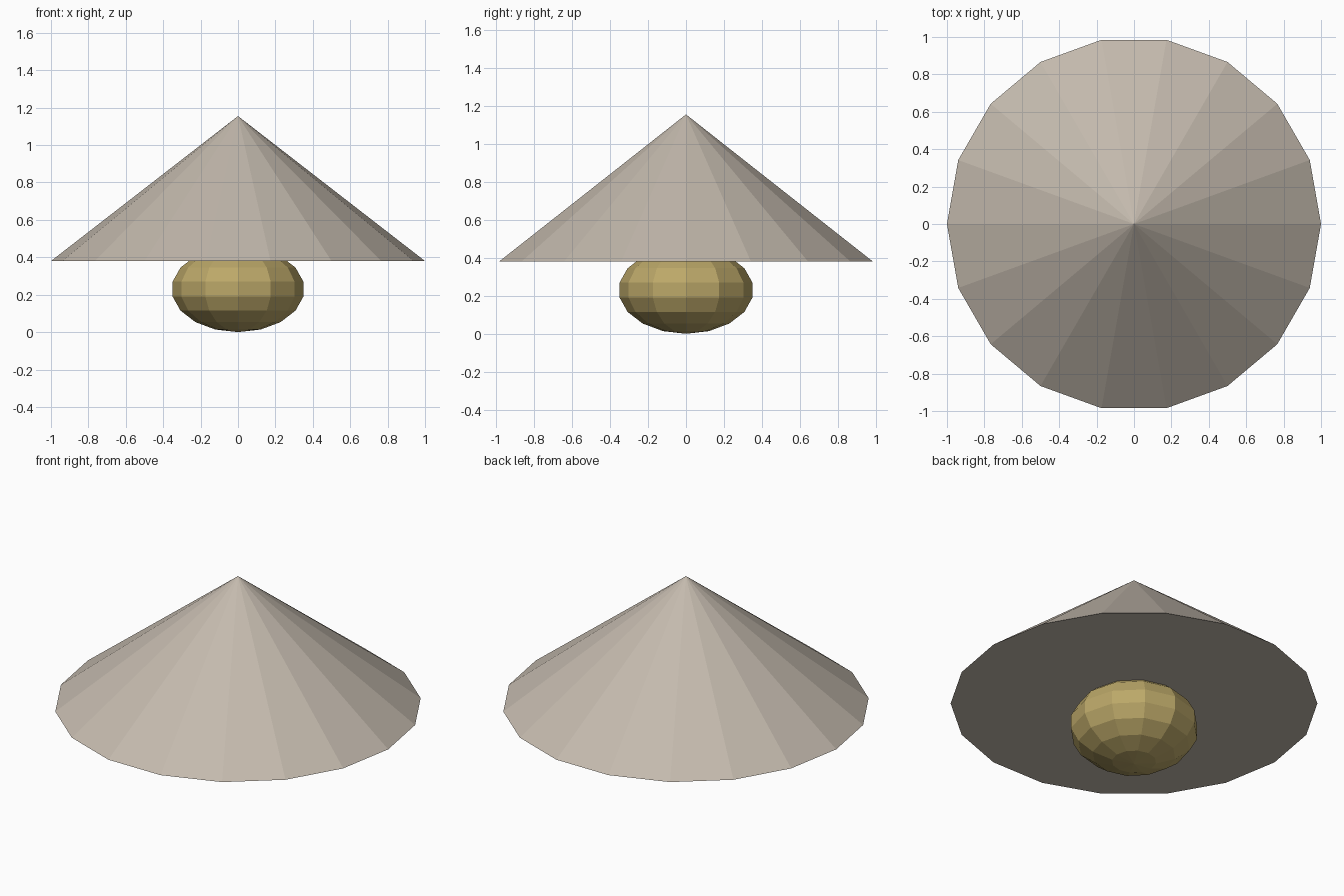
import bpy

if "Cube" in bpy.data.objects:
    bpy.data.objects.remove(bpy.data.objects["Cube"])

def paint(obj, name, color):
    mat = bpy.data.materials.new(name)
    mat.diffuse_color = (*color, 1)
    mat.use_nodes = True
    mat.node_tree.nodes["Principled BSDF"].inputs["Base Color"].default_value = mat.diffuse_color
    obj.data.materials.append(mat)

# Wide 18-sided shade with a closed base
base_z, tip_z = 0.38, 1.155
bpy.ops.mesh.primitive_cone_add(vertices=18, radius1=1, radius2=0, depth=tip_z - base_z,
                                end_fill_type='NGON',
                                location=(0, 0, (base_z + tip_z) / 2),
                                rotation=(0, 0, 1.5707963))
shade = bpy.context.object
shade.name = "cone_shade"
paint(shade, "warm_grey", (0.55, 0.49, 0.42))

# Flattened low-poly bulb, its top tucked into the shade
bpy.ops.mesh.primitive_uv_sphere_add(segments=12, ring_count=9, radius=1,
                                     location=(0, 0, 0.23))
bulb = bpy.context.object
bulb.name = "bulb"
bulb.scale = (0.355, 0.355, 0.23)
paint(bulb, "gold", (0.5, 0.39, 0.14))
